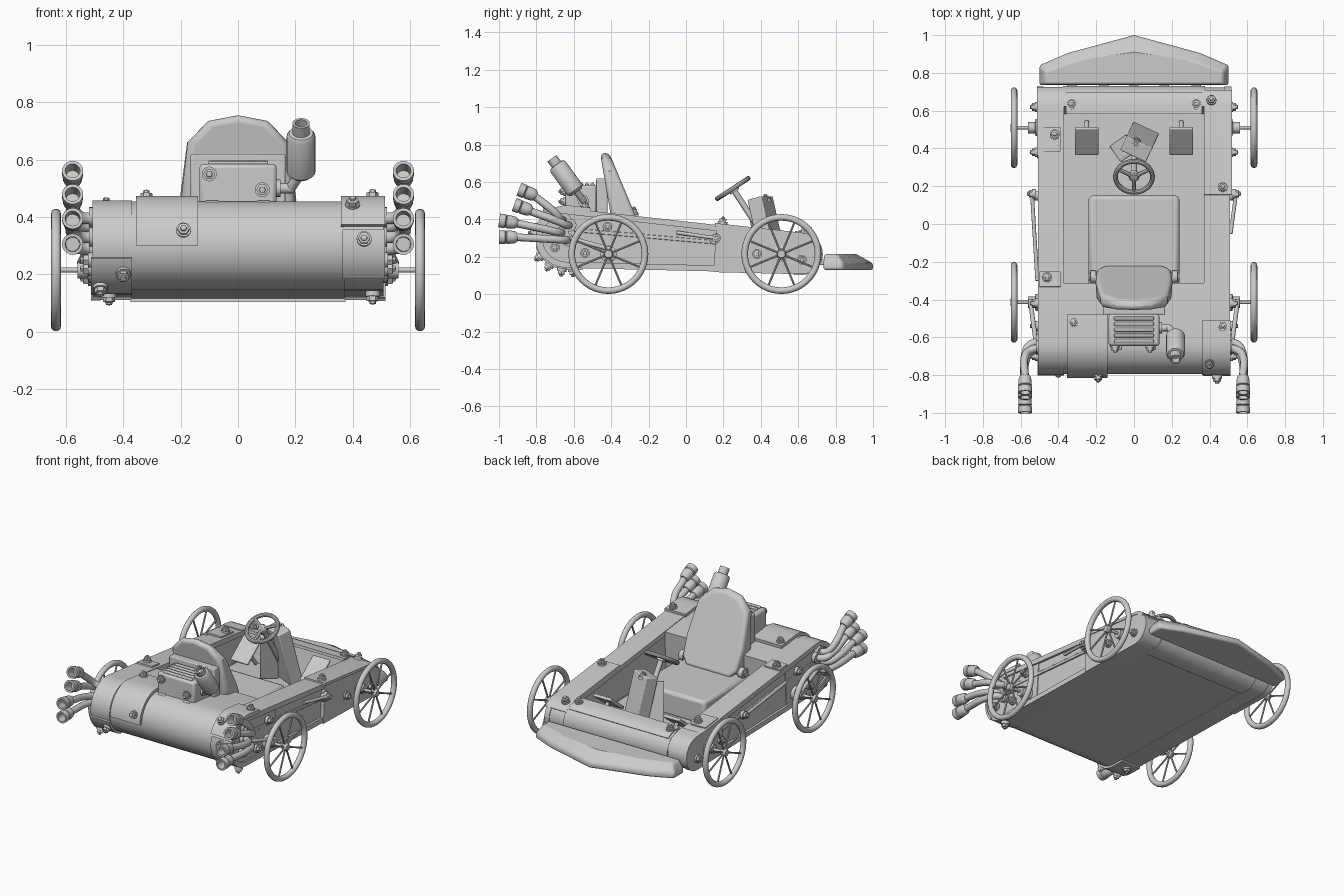
import bpy, bmesh
from math import sin, cos, pi, radians, acos
from mathutils import Vector, Matrix, Euler

if "Cube" in bpy.data.objects:
    bpy.data.objects.remove(bpy.data.objects["Cube"])

def finish(name, bm, bevel=0, seg=2):
    bmesh.ops.remove_doubles(bm, verts=bm.verts, dist=1e-5)
    bmesh.ops.recalc_face_normals(bm, faces=bm.faces)
    me = bpy.data.meshes.new(name)
    bm.to_mesh(me); bm.free()
    ob = bpy.data.objects.new(name, me)
    bpy.context.collection.objects.link(ob)
    if bevel:
        m = ob.modifiers.new("bevel", 'BEVEL')
        m.width, m.segments, m.limit_method = bevel, seg, 'ANGLE'
        m.angle_limit = radians(40)
    return ob

def loft(name, rings, bevel=0, closed_ends=True, seg=2):
    bm = bmesh.new()
    vs = [[bm.verts.new(p) for p in r] for r in rings]
    n = len(rings[0])
    for a, b in zip(vs, vs[1:]):
        for i in range(n):
            bm.faces.new((a[i], a[(i+1) % n], b[(i+1) % n], b[i]))
    if closed_ends:
        bm.faces.new(vs[0]); bm.faces.new(vs[-1])
    return finish(name, bm, bevel, seg)

def lathe(name, p0, d, prof, n=20):
    """Revolve (radius, distance) points about direction d from p0."""
    q = Vector(d).to_track_quat('Z', 'Y')
    ring = lambda r, t: [Vector(p0) + q @ Vector((r*cos(2*pi*i/n), r*sin(2*pi*i/n), t)) for i in range(n)]
    return loft(name, [ring(r, t) for r, t in prof], closed_ends=False)

def rod(name, p0, p1, r, n=12):
    d = Vector(p1) - Vector(p0)
    return lathe(name, p0, d, [(0, 0), (r, 0), (r, d.length), (0, d.length)], n)

def box(name, c, size, rot=(0, 0, 0), bevel=0.006):
    bm = bmesh.new()
    m = Matrix.LocRotScale(Vector(c), Euler([radians(a) for a in rot]), Vector(size))
    bmesh.ops.create_cube(bm, size=1, matrix=m)
    return finish(name, bm, bevel)

def bolt(p, d):
    lathe("bolt_washer", p, d, [(0, -.01), (.026, -.01), (.026, .009), (0, .009)], 16)
    lathe("bolt_nut", p, d, [(0, .008), (.021, .008), (.021, .024), (.012, .026), (.011, .034), (0, .037)], 6)

# body side outline: two circles joined by tangents, measured by distance s
CR, RR, CF, RF = Vector((-.64, .30)), .155, Vector((.62, .215)), .10
D = CR - CF
base = D.angle_signed(Vector((1, 0)))
phi = D.to_3d().angle(Vector((1, 0, 0)))
off = acos((RF - RR) / D.length)
A, B = phi - off, phi + off
T = (D.length**2 - (RR - RF)**2) ** .5
S1 = T; S2 = S1 + (B-A)*RR; S3 = S2 + T; S4 = S3 + (2*pi - (B-A))*RF

def at(s, d=0):
    s %= S4
    if s < S1: a, c, r = A, CF + D*(s/T), RF + (RR-RF)*s/T
    elif s < S2: a, c, r = A + (s-S1)/RR, CR, RR
    elif s < S3: a, c, r = B, CR - D*((s-S2)/T), RR + (RF-RR)*(s-S2)/T
    else: a, c, r = B + (s-S3)/RF, CF, RF
    n = Vector((cos(a), sin(a)))
    return c + n*(r+d), n

def samples(s0, s1):
    marks = [s0, s1]
    for k in (0, S4):
        for a, b in ((S1, S2), (S3, S4)):
            marks += [k + a + (b-a)*i/14 for i in range(15)]
    return sorted({round(m, 5) for m in marks if s0 <= m <= s1})

def solid(name, x0, x1, s0, s1, d=0, bevel=0):
    pts = [at(s, d)[0] for s in samples(s0, s1)]
    return loft(name, [[(x, *p) for p in pts] for x in (x0, x1)], bevel)

def band(name, x0, x1, s0, s1, d0, d1, caps=True):
    rings = []
    for s in samples(s0, s1):
        a, b = at(s, d0)[0], at(s, d1)[0]
        rings.append([(x0, *a), (x1, *a), (x1, *b), (x0, *b)])
    return loft(name, rings, closed_ends=caps)

top = lambda y: .62 - y
bot = lambda y: S2 + y + .64
def rear(deg): return S1 + (radians(deg) - A)*RR

# chassis: floor, rails with raised belts, rear tank, nose bar
box("floor", (0, .0, .142), (.78, 1.3, .025), (-1.3, 0, 0), 0)
solid("rear_body", -.497, .497, top(-.33), bot(-.33))
solid("nose_bar", -.375, .375, bot(.58), S4 + .01, .012)
band("nose_lip", -.36, .36, S4 - .06, S4 + .05, 0, .018)
for m in (-1, 1):
    xs = lambda a, b: sorted((m*a, m*b))
    solid("side_rail", *xs(.375, .492), 0, S4 - .001, -.012)
    band("rail_belt", *xs(.37, .507), 0, S4, -.028, .004, False)
    box("side_strip", (m*.495, -.1, .30), (.012, 1.0, .02), (-5, 0, 0), .003)

# overlapping sheet patches wrapped on the hull
for x0, x1, s0, s1, d in (
        (-.355, -.14, top(-.5), rear(180), .02), (.36, .512, top(-.53), rear(155), .02),
        (-.512, -.37, rear(195), bot(-.55), .014), (.37, .52, top(.70) + S4, top(.14) + S4, .013),
        (-.50, -.39, top(.50), top(.37), .013), (-.50, -.39, top(-.27), top(-.35), .013),
        (-.512, -.37, S4 - .12, S4 + .06, .01), (.365, .512, rear(160), rear(225), .01)):
    band("sheet_patch", x0, x1, s0, s1, -.005, d)
solid("side_plate_right", .48, .515, bot(.15), S4 + top(.15), .008)
solid("side_plate_left", -.513, -.48, bot(.35), S4 + top(.35), .007)

# bolts on hull, sides and engine
for x, s in ((-.33, top(.62)), (.33, top(.62)), (.41, S4 - .02), (-.42, top(.46)), (.47, top(.18)),
             (-.46, top(-.3)), (-.32, top(-.54)), (.47, top(-.56)), (.40, rear(125)), (-.19, rear(162)),
             (.44, rear(172)), (-.40, rear(215)), (-.48, rear(238)), (.47, rear(262)), (-.45, bot(-.6))):
    p, n = at(s, .016)
    bolt((x, *p), (0, *n))
for m in (-1, 1):
    for y, z in ((-.42, .36), (-.70, .25), (.15, .29), (.38, .215), (.62, .185), (-.54, .22)):
        bolt((m*.515, y, z), (m, 0, 0))
for x, z in ((-.1, .55), (.085, .495)):
    bolt((x, -.645, z), (0, -1, 0))

# wheels with eight spokes, hubs and axles
for m in (-1, 1):
    for y in (-.415, .51):
        c = Vector((m*.635, y, .215))
        rim = [(.196 + .0175*cos(a), .0175*sin(a)) for a in [2*pi*i/12 for i in range(13)]]
        lathe("wheel_rim", c, (1, 0, 0), rim, 48)
        for i in range(8):
            a = 2*pi*(i + .5)/8
            rod("spoke", c, c + Vector((0, cos(a), sin(a)))*.185, .0055, 8)
        lathe("wheel_hub", c - Vector((.018, 0, 0)), (1, 0, 0), [(0, 0), (.02, 0), (.024, .01), (.024, .026), (.02, .036), (0, .036)])
        rod("axle", (m*.45, y, .215), c, .009)
        lathe("axle_boss", (m*.49, y, .215), (m, 0, 0), [(0, 0), (.045, 0), (.045, .03), (.03, .035), (.03, .07), (0, .07)])
    # brake lever rod and rear links
    rod("side_lever", (m*.54, .16, .30), (m*.512, -.3 if m < 0 else -.05, .33), .01)
    bolt((m*.53, .16, .30), (m, 0, 0))
    rod("rear_link", (m*.55, -.4, .24), (m*.52, -.62, .30), .012)

# exhaust pipes: base point, tip start and tip end in (y, z)
tip = [(0, 0), (.022, 0), (.031, .012), (.034, .025), (.036, .058), (.030, .062), (.037, .067),
       (.037, .1), (.026, .1), (.024, .04), (0, .04)]
for m in (-1, 1):
    for (by, bz), (sy, sz), (ey, ez) in (((-.63, .29), (-.9, .305), (-1, .305)), ((-.66, .33), (-.9, .38), (-1, .395)),
                                         ((-.62, .37), (-.825, .445), (-.92, .48)), ((-.65, .40), (-.80, .525), (-.89, .56))):
        cu = bpy.data.curves.new("exhaust_pipe", 'CURVE')
        cu.dimensions, cu.bevel_depth, cu.bevel_resolution, cu.resolution_u = '3D', .021, 3, 8
        sp = cu.splines.new('BEZIER'); sp.bezier_points.add(3)
        path = [(m*.48, by, bz), (m*.55, by - .02, bz), (m*.575, by*.7 + sy*.3, bz*.75 + sz*.25), (m*.577, sy - .01, sz)]
        for b, p in zip(sp.bezier_points, path):
            b.co = p; b.handle_left_type = b.handle_right_type = 'AUTO'
        bpy.context.collection.objects.link(bpy.data.objects.new("exhaust_pipe", cu))
        lathe("exhaust_tip", (m*.577, sy, sz), (0, ey - sy, ez - sz), tip)
        lathe("exhaust_flange", (m*.49, by, bz), (m, 0, 0), [(0, 0), (.034, 0), (.034, .03), (0, .03)])

# front bumper: lower outline, edge, and raised inner ridge
out = [(-.5, .735), (-.5, .84), (-.35, .905), (0, 1), (.35, .905), (.5, .84), (.5, .735)]
rid = [(-.47, .74), (-.47, .81), (-.33, .86), (0, .91), (.33, .86), (.47, .81), (.47, .74)]
loft("bumper", [[(x, y, .13) for x, y in out], [(x, y, .165) for x, y in out], [(x, y, .215) for x, y in rid]], .012, seg=3)
for x in (-.33, -.16, 0, .16, .33):
    box("bumper_mount", (x, .73, .17), (.05, .07, .03))

# seat: cushion, leaning backrest and hinge
box("seat_cushion", (0, -.09, .22), (.48, .48, .16), bevel=.02)
prof = [(-.16, .29), (-.2, .34), (-.205, .46), (-.18, .66), (-.105, .735), (0, .755),
        (.105, .735), (.18, .66), (.205, .46), (.2, .34), (.16, .29)]
loft("seat_back", [[(x, -.215 - (z-.29)*.42, z) for x, z in prof],
                   [(x*.96, -.38 - (z-.29)*.17, z) for x, z in prof]], .03, seg=4)
rod("seat_hinge", (-.24, -.28, .32), (.24, -.28, .32), .02)
for m in (-1, 1):
    lathe("hinge_knob", (m*.2, -.28, .32), (m, 0, 0), [(0, 0), (.033, 0), (.033, .03), (0, .035)], 16)

# engine block with louvres, and angled muffler
box("engine_back", (0, -.45, .52), (.33, .06, .2))
box("engine_block", (0, -.56, .505), (.27, .17, .16), bevel=.014)
for i in range(5):
    box("louvre", (0, -.50 - i*.03, .587), (.21, .02, .018), (15, 0, 0), .005)
for m in (-1, 1):
    box("engine_foot", (m*.09, -.645, .445), (.05, .04, .025))
rod("muffler_pipe", (.12, -.55, .50), (.19, -.55, .50), .018)
rod("muffler_elbow", (.18, -.545, .495), (.22, -.59, .555), .018)
lathe("pipe_collar", (.13, -.55, .50), (1, 0, 0), [(0, 0), (.03, 0), (.03, .018), (0, .018)], 16)
lathe("muffler", (.22, -.585, .545), (0, -.58, .8), [(0, 0), (.035, 0), (.05, .015), (.05, .17), (.042, .182), (.03, .184),
      (.03, .225), (.021, .225), (.021, .19), (0, .19)], 24)

# steering wheel, column and console
c, ax = Vector((0, .25, .565)), Vector((0, -.55, .835))
lathe("steering_rim", c, ax, [(.098 + .013*cos(a), .013*sin(a)) for a in [2*pi*i/10 for i in range(11)]], 32)
lathe("steering_hub", c - ax*.02, ax, [(0, 0), (.028, 0), (.028, .024), (.02, .03), (0, .03)])
q = ax.to_track_quat('Z', 'Y')
for i in range(3):
    a = -pi/2 + 2*pi*i/3
    rod("steering_spoke", c, c + q @ Vector((cos(a), sin(a), 0))*.095, .011, 8)
rod("steering_column", c, (0, .43, .29), .016)
box("console_post", (.03, .435, .34), (.15, .085, .36), (14, 0, -25))
box("console_plate", (-.055, .40, .31), (.11, .03, .32), (14, 0, 35))
bolt((.01, .43, .50), (0, -.25, 1))

# pedals
for m in (-1, 1):
    box("pedal", (m*.25, .44, .285), (.125, .18, .02), (38, 0, 0))
    rod("pedal_arm", (m*.25, .45, .28), (m*.25, .54, .16), .012)

# smooth shading with sharp edges kept
for ob in bpy.context.scene.objects:
    if ob.type == 'MESH':
        ob.select_set(True)
        bpy.context.view_layer.objects.active = ob
bpy.ops.object.shade_smooth_by_angle(angle=radians(35))
